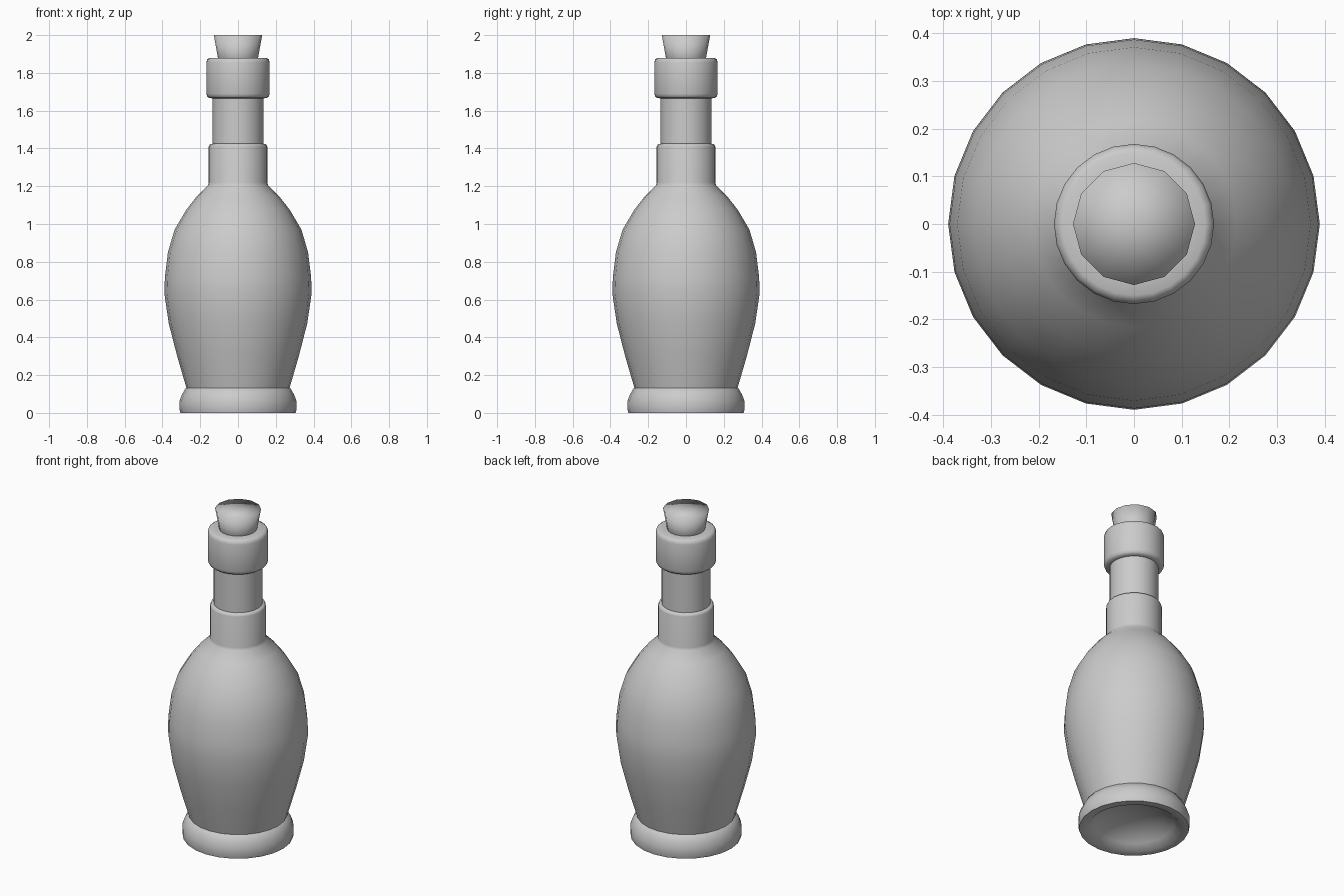
import bpy, bmesh
from math import cos, sin, pi, radians

if "Cube" in bpy.data.objects:
    bpy.data.objects.remove(bpy.data.objects["Cube"])


def lathe(name, profile, sides, sharp_angle):
    """Revolve an (r, z) profile around the z axis into a closed mesh."""
    bm = bmesh.new()
    rings = []
    for r, z in profile:
        if r == 0:
            rings.append([bm.verts.new((0, 0, z))] * sides)
        else:
            rings.append([bm.verts.new((r * cos(2 * pi * i / sides),
                                        r * sin(2 * pi * i / sides), z))
                          for i in range(sides)])
    for a, b in zip(rings, rings[1:]):
        for i in range(sides):
            j = (i + 1) % sides
            corners = list(dict.fromkeys((a[i], a[j], b[j], b[i])))
            bm.faces.new(corners)
    bmesh.ops.recalc_face_normals(bm, faces=bm.faces)
    for f in bm.faces:
        f.smooth = True
    for e in bm.edges:
        if e.calc_face_angle(0) > sharp_angle:
            e.smooth = False
    mesh = bpy.data.meshes.new(name)
    bm.to_mesh(mesh)
    bm.free()
    obj = bpy.data.objects.new(name, mesh)
    bpy.context.collection.objects.link(obj)
    return obj


# Bottle: domed underside, foot ring, belly, sleeve, neck and lip collar
punt = [(0, 0.10), (0.09, 0.092), (0.17, 0.067), (0.225, 0.032), (0.26, 0.0)]
foot = [(0.305, 0.0), (0.31, 0.02), (0.31, 0.06), (0.298, 0.095), (0.278, 0.13)]
belly = [(0.273, 0.132), (0.322, 0.30), (0.367, 0.475), (0.39, 0.635),
         (0.387, 0.72), (0.371, 0.85), (0.336, 0.97), (0.274, 1.075),
         (0.215, 1.15), (0.16, 1.205)]
sleeve = [(0.155, 1.22), (0.155, 1.41), (0.15, 1.422), (0.135, 1.425)]
neck = [(0.135, 1.435), (0.135, 1.665)]
collar = [(0.153, 1.667), (0.163, 1.675), (0.168, 1.69), (0.168, 1.855),
          (0.163, 1.873), (0.15, 1.88), (0.105, 1.88), (0.1, 1.86), (0, 1.86)]
lathe("bottle", punt + foot + belly + sleeve + neck + collar, 24, radians(60))

# Tapered stopper, twelve sided and seated in the lip
lathe("stopper", [(0, 1.80), (0.092, 1.80), (0.128, 2.0), (0, 2.0)],
      12, radians(120))
